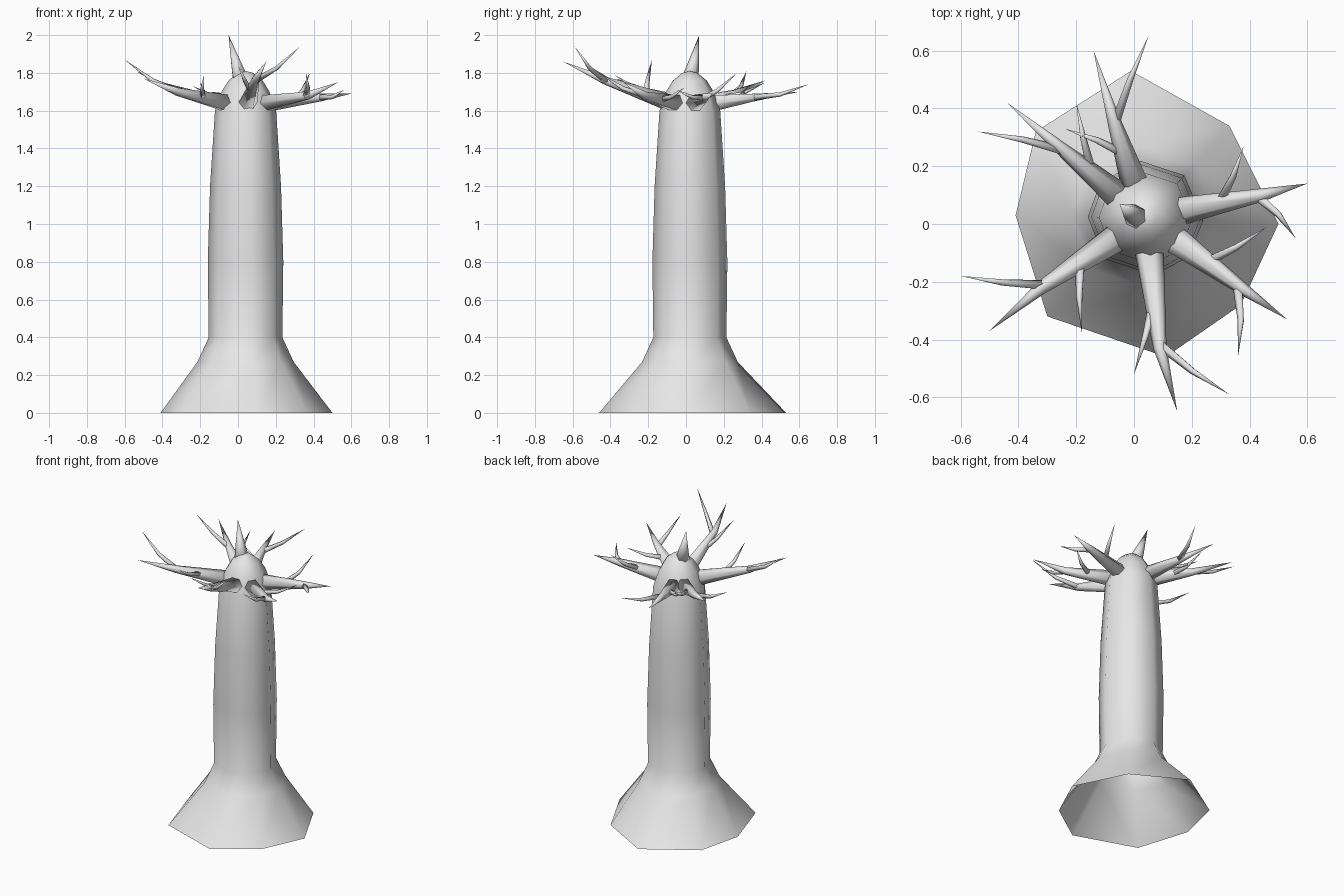
import bpy, bmesh, math
from mathutils import Vector

if "Cube" in bpy.data.objects:
    bpy.data.objects.remove(bpy.data.objects["Cube"])

GREY = (0.8, 0.8, 0.8, 1)
bark = bpy.data.materials.new("grey bark")
bark.use_nodes = True
bark.diffuse_color = GREY
bark.node_tree.nodes["Principled BSDF"].inputs["Base Color"].default_value = GREY


def skin(name, rings, tip, closed_start):
    """Bridge rings of points, finish at a tip and optionally close the start."""
    bm = bmesh.new()
    loops = [[bm.verts.new(p) for p in ring] for ring in rings]
    count = len(loops[0])
    for low, high in zip(loops, loops[1:]):
        for i in range(count):
            j = (i + 1) % count
            bm.faces.new((low[i], low[j], high[j], high[i]))
    end = bm.verts.new(tip)
    last = loops[-1]
    for i in range(count):
        bm.faces.new((last[i], last[(i + 1) % count], end))
    if closed_start:
        bm.faces.new(loops[0][::-1])
    bmesh.ops.recalc_face_normals(bm, faces=bm.faces)
    for face in bm.faces:
        face.smooth = True
    mesh = bpy.data.meshes.new(name)
    bm.to_mesh(mesh)
    bm.free()
    mesh.materials.append(bark)
    bpy.context.collection.objects.link(bpy.data.objects.new(name, mesh))


def spike(name, points, radii, sides):
    """Tapered limb through the points, ending in a sharp tip."""
    rings = []
    for i, radius in enumerate(radii):
        along = (points[i + 1] - points[max(i - 1, 0)]).normalized()
        ref = Vector((1, 0, 0)) if abs(along.z) > 0.8 else Vector((0, 0, 1))
        u = along.cross(ref).normalized()
        v = along.cross(u)
        turns = [math.tau * k / sides for k in range(sides)]
        rings.append([points[i] + radius * (math.cos(t) * u + math.sin(t) * v)
                      for t in turns])
    skin(name, rings, points[-1], True)


def twig(name, root, tip):
    """Thin side shoot with a slight outward, sagging elbow."""
    elbow = root.lerp(tip, 0.45)
    elbow = Vector((elbow.x * 1.03, elbow.y * 1.03, elbow.z - 0.015))
    spike(name, [root, elbow, tip], [0.018, 0.012], 5)


# Trunk: uneven flared foot, open underneath, rising to a rounded crown
center = Vector((0.04, 0.02, 0))
foot = [Vector((x, y, 0)) for x, y in (
    (0.5, 0), (0.33, 0.34), (-0.01, 0.53), (-0.34, 0.32),
    (-0.41, 0.03), (-0.3, -0.32), (0.11, -0.46), (0.37, -0.28))]
profile = [(0.27, 0.255), (0.4, 0.195), (0.8, 0.2), (1.2, 0.188),
           (1.6, 0.162), (1.7, 0.127), (1.76, 0.09), (1.8, 0.04)]
up = Vector((0, 0, 1))
rings = [foot] + [[center + (p - center).normalized() * radius + up * z for p in foot]
                  for z, radius in profile]
skin("trunk", rings, center + up * 1.81, False)

# Spike on top of the crown
crown_points = [(0.02, 0.015, 1.74), (-0.01, 0.04, 1.85), (-0.05, 0.07, 2)]
spike("crown_spike", [Vector(p) for p in crown_points], [0.05, 0.03], 6)

# Each limb: branch bend, branch tip, outer twig tip, inner twig tip
limbs = {
    "back": ((-0.07, 0.36, 1.67), (-0.14, 0.6, 1.7),
             (0.05, 0.65, 1.74), (-0.24, 0.33, 1.73)),
    "back_right": ((-0.25, 0.26, 1.69), (-0.44, 0.42, 1.76),
                   (-0.54, 0.32, 1.81), (-0.2, 0.42, 1.75)),
    "left": ((0.44, 0.1, 1.67), (0.6, 0.14, 1.69),
             (0.56, -0.05, 1.71), (0.38, 0.27, 1.8)),
    "front_left": ((0.37, -0.22, 1.68), (0.53, -0.33, 1.75),
                   (0.36, -0.46, 1.8), (0.46, -0.01, 1.72)),
    "front": ((0.09, -0.43, 1.76), (0.15, -0.65, 1.86),
              (0.33, -0.59, 1.94), (0, -0.52, 1.84)),
    "front_right": ((-0.32, -0.22, 1.7), (-0.5, -0.37, 1.77),
                    (-0.6, -0.18, 1.87), (-0.18, -0.38, 1.79)),
}
for side, shape in limbs.items():
    bend, tip, outer, inner = map(Vector, shape)
    outward = bend - center
    outward.z = 0
    base = center + outward.normalized() * 0.09 + up * 1.635
    spike(side + "_branch", [base, bend, tip], [0.052, 0.023], 6)
    twig(side + "_outer_twig", base.lerp(bend, 0.96), outer)
    twig(side + "_inner_twig", base.lerp(bend, 0.53), inner)
